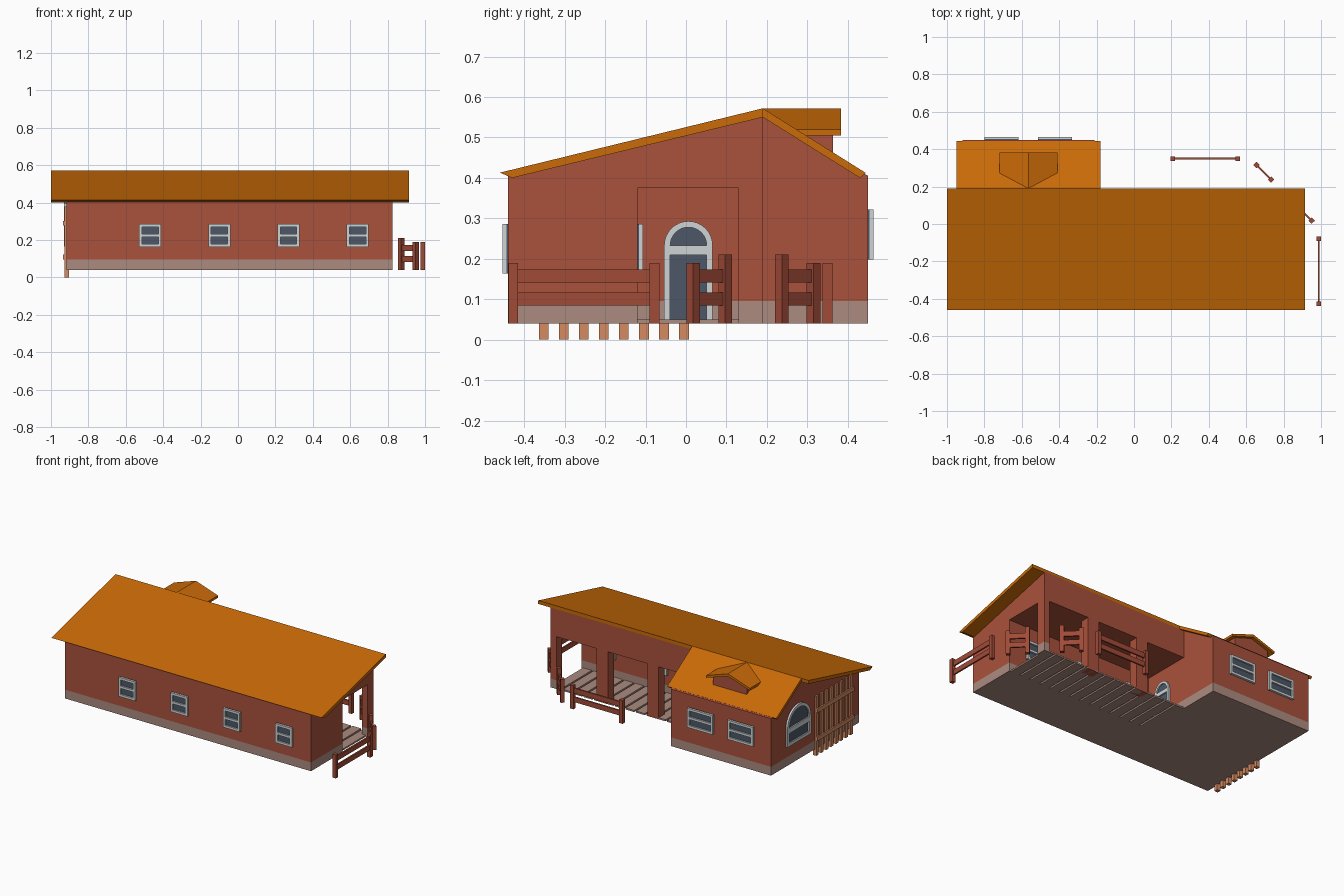
import bpy, bmesh, math
from mathutils import Matrix, Vector

if "Cube" in bpy.data.objects:
    bpy.data.objects.remove(bpy.data.objects["Cube"])

Z = Vector((0, 0, 1))
LEFT, RIGHT = Vector((1, 0, 0)), Vector((-1, 0, 0))
FRONT, BACK = Vector((0, -1, 0)), Vector((0, 1, 0))
BASE, BAND = 0.04, 0.096


def material(name, rgb):
    m = bpy.data.materials.new(name)
    m.use_nodes = True
    col = [(c / 255) ** 2.2 for c in rgb] + [1]
    m.diffuse_color = col
    m.node_tree.nodes["Principled BSDF"].inputs["Base Color"].default_value = col
    return m


brick = material("red brick", (168, 82, 62))
stone = material("grey brown stone", (170, 138, 127))
tile = material("orange roof tile", (200, 106, 16))
trim = material("pale grey trim", (205, 211, 211))
glass = material("dark blue glass", (78, 88, 104))
timber = material("red timber", (160, 76, 58))
slat_wood = material("tan slat wood", (212, 138, 98))


def prism(name, outline, d0, d1, mat, normal=LEFT, origin=(0, 0, 0), banded=False):
    """Extrude an outline (across, up) along the normal from d0 to d1."""
    u, o = Z.cross(normal), Vector(origin)
    bm = bmesh.new()
    lo, hi = [[bm.verts.new(o + u * a + Z * b + normal * d) for a, b in outline]
              for d in (d0, d1)]
    bm.faces.new(lo[::-1])
    bm.faces.new(hi)
    for i in range(len(lo)):
        j = (i + 1) % len(lo)
        bm.faces.new((lo[i], lo[j], hi[j], hi[i]))
    if banded:
        bmesh.ops.bisect_plane(bm, geom=bm.verts[:] + bm.edges[:] + bm.faces[:],
                               plane_co=(0, 0, BAND), plane_no=Z)
        for f in bm.faces:
            f.material_index = int(f.calc_center_median().z < BAND)
    bmesh.ops.recalc_face_normals(bm, faces=bm.faces)
    me = bpy.data.meshes.new(name)
    bm.to_mesh(me)
    bm.free()
    me.materials.append(mat)
    if banded:
        me.materials.append(stone)
    ob = bpy.data.objects.new(name, me)
    bpy.context.collection.objects.link(ob)
    return ob


def rect(a0, a1, b0, b1):
    return [(a0, b0), (a1, b0), (a1, b1), (a0, b1)]


def arc(r, cz, n=16):
    return [(r * math.cos(math.pi * i / n), cz + r * math.sin(math.pi * i / n))
            for i in range(n + 1)]


# Walls: front hall, rear wing and the mass above the porch
X0, X1, WING = -0.917, 0.825, -0.21
EAVE, REAR, RIDGE, INNER = -0.44, 0.45, 0.19, -0.12
prism("front_hall", [(EAVE, BASE), (INNER, BASE), (INNER, 0.485), (EAVE, 0.408)],
      X0, X1, brick, banded=True)
prism("rear_wing", [(INNER, BASE), (REAR, BASE), (REAR, 0.405), (RIDGE, 0.558),
                    (INNER, 0.485)], X0, WING, brick, banded=True)
prism("porch_header", [(INNER, 0.375), (RIDGE, 0.375), (RIDGE, 0.558), (INNER, 0.485)],
      WING, X1, brick)

# Porch pillars and plank floor
prism("porch_corner_pillar", rect(0.13, RIDGE, BASE, 0.375), X1 - 0.04, X1, brick, banded=True)
for x in (0.10, 0.46):
    prism("porch_pillar", rect(0.13, RIDGE, BASE, 0.375), x - 0.04, x + 0.04, brick)
PLANKS = 14
step = (X1 - WING) / PLANKS
for i in range(PLANKS):
    x = WING + i * step
    prism("porch_plank", rect(INNER, RIDGE, BASE, 0.05), x, x + step - 0.012, stone)

# Roof slabs
prism("main_roof", [(-0.46, 0.413), (-0.43, 0.40), (RIDGE, 0.55), (RIDGE, 0.572)],
      -1.0, 0.913, tile)
prism("wing_roof", [(0.445, 0.412), (0.43, 0.40), (RIDGE, 0.55), (RIDGE, 0.572)],
      -0.95, -0.178, tile)

# Roof dormer
spot = (-0.565, 0, 0)
prism("dormer_wall", [(-0.12, 0.44), (0.12, 0.44), (0.12, 0.52), (0, 0.56), (-0.12, 0.52)],
      0.22, 0.363, brick, BACK, spot)
prism("dormer_roof", [(-0.155, 0.505), (0, 0.555), (0.155, 0.505), (0.155, 0.52),
                      (0, 0.572), (-0.155, 0.52)], RIDGE, 0.383, tile, BACK, spot)


def window(normal, origin, w, z0, z1, t=0.015):
    """Framed sash window with a middle bar."""
    mid, depth = (z0 + z1) / 2, 0.014
    prism("window_glass", rect(-w, w, z0, z1), -0.002, 0.004, glass, normal, origin)
    for s in (-1, 1):
        a = sorted((s * w, s * (w - t)))
        prism("window_jamb", rect(*a, z0, z1), 0, depth, trim, normal, origin)
    for b in (z0, mid - t / 2, z1 - t):
        prism("window_bar", rect(t - w, w - t, b, b + t), 0, depth, trim, normal, origin)


def arched(part, normal, origin, r, t, z0, spring, sill):
    """Arched opening: jambs, arch ring, crossbar and glass."""
    depth = 0.012
    prism(part + "_glass", [(-r, z0), (r, z0)] + arc(r - 0.002, spring),
          -0.002, 0.004, glass, normal, origin)
    prism(part + "_arch", arc(r, spring) + arc(r - t, spring)[::-1],
          0, depth, trim, normal, origin)
    for s in (-1, 1):
        a = sorted((s * r, s * (r - t)))
        prism(part + "_jamb", rect(*a, z0, spring), 0, depth, trim, normal, origin)
    prism(part + "_crossbar", rect(t - r, r - t, spring - t * 1.6, spring),
          0, depth, trim, normal, origin)
    if sill:
        prism(part + "_sill", rect(t - r, r - t, z0, z0 + t), 0, depth, trim, normal, origin)


# Windows and door
for x in (-0.47, -0.10, 0.27, 0.64):
    window(FRONT, (x, EAVE, 0), 0.059, 0.163, 0.286)
    if x > WING:
        window(BACK, (x, INNER, 0), 0.059, 0.163, 0.286)
for x in (-0.708, -0.422):
    window(BACK, (x, REAR, 0), 0.09, 0.198, 0.322)
arched("wing_window", RIGHT, (X0, 0.18, 0), 0.12, 0.02, 0.165, 0.28, True)
arched("porch_door", LEFT, (WING, 0.006, 0), 0.06, 0.015, 0.05, 0.233, False)

# Slat trellis on the end wall
for i in range(8):
    y = -0.352 + i * 0.0496
    prism("trellis_slat", rect(y - 0.012, y + 0.012, 0, 0.38), -0.927, -0.903, slat_wood)
for z in (0.11, 0.29):
    prism("trellis_rail", rect(-0.364, 0.007, z - 0.013, z + 0.013), -0.936, -0.927, slat_wood)


def fence(start, end, h0, h1):
    """Two posts joined by two rails."""
    a, b = Vector((*start, 0)), Vector((*end, 0))
    along = (b - a).normalized()
    side = along.cross(Z)
    for p, h in ((a, h0), (b, h1)):
        prism("fence_post", rect(-0.012, 0.012, BASE, h), -0.012, 0.012, timber, side, p)
    length = (b - a).length
    for z in (0.1, 0.157):
        prism("fence_rail", rect(0, length, z - 0.016, z + 0.016),
              -0.005, 0.005, timber, side, a)


# Yard fence
fence((0.207, 0.35), (0.556, 0.35), 0.19, 0.19)
fence((0.655, 0.315), (0.733, 0.237), 0.19, 0.21)
fence((0.872, 0.097), (0.95, 0.018), 0.21, 0.19)
fence((0.988, -0.078), (0.988, -0.427), 0.19, 0.19)
